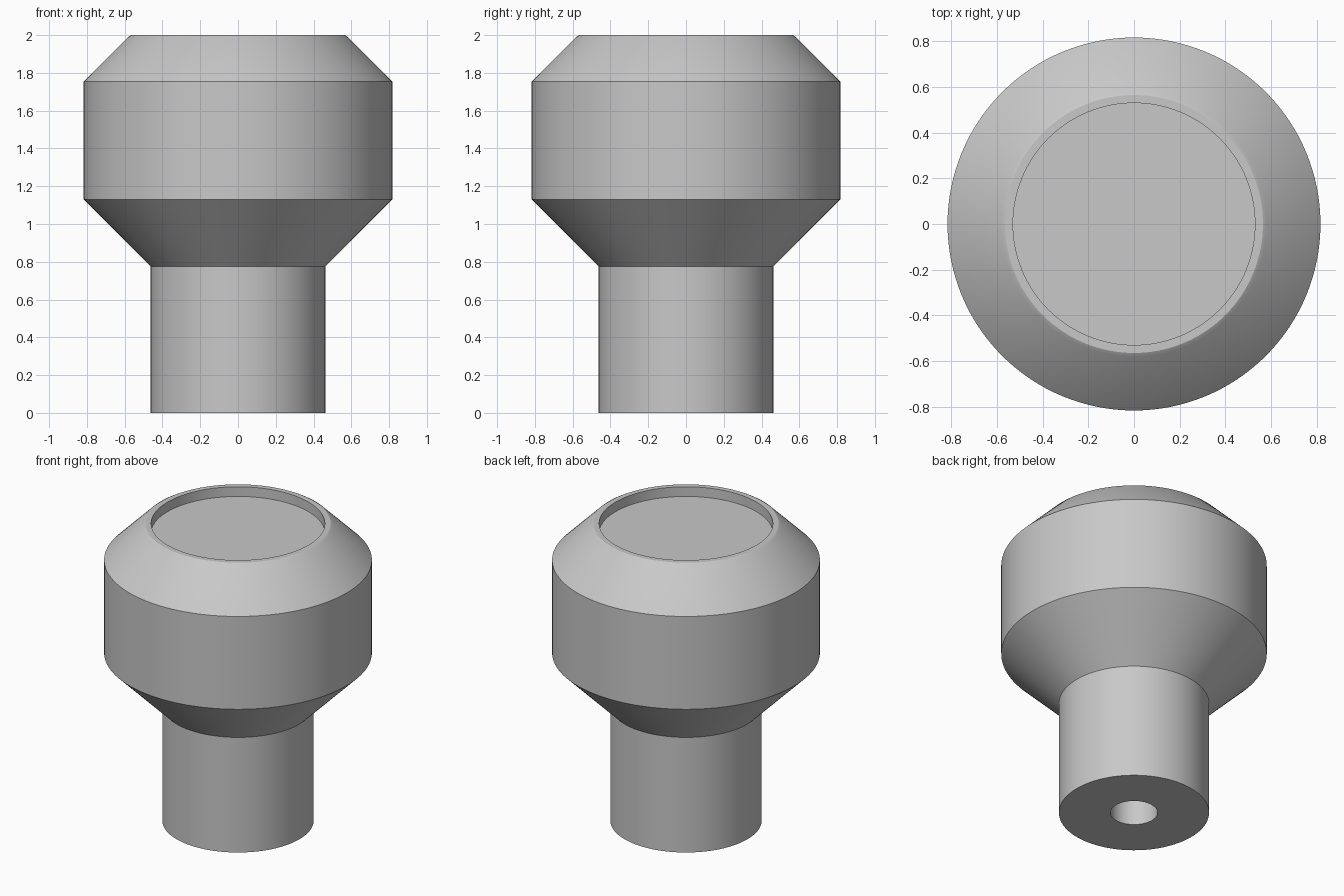
import bpy, bmesh, math

cube = bpy.data.objects.get("Cube")
if cube:
    bpy.data.objects.remove(cube, do_unlink=True)

# Single light grey finish
grey = bpy.data.materials.new("light_grey")
grey.use_nodes = True
colour = (0.58, 0.58, 0.58, 1)
grey.diffuse_color = colour
grey.node_tree.nodes["Principled BSDF"].inputs["Base Color"].default_value = colour


def lathe(name, profile, steps=128):
    """Spin a (radius, height) profile around z into a closed solid."""
    bm = bmesh.new()
    verts = [bm.verts.new((r, 0, z)) for r, z in profile]
    edges = [bm.edges.new(pair) for pair in zip(verts, verts[1:])]
    bmesh.ops.spin(bm, geom=verts + edges, cent=(0, 0, 0), axis=(0, 0, 1),
                   angle=math.tau, steps=steps, use_duplicate=False)
    bmesh.ops.remove_doubles(bm, verts=bm.verts, dist=0.0005)
    bmesh.ops.recalc_face_normals(bm, faces=bm.faces)
    mesh = bpy.data.meshes.new(name)
    bm.to_mesh(mesh)
    bm.free()
    mesh.materials.append(grey)
    obj = bpy.data.objects.new(name, mesh)
    bpy.context.collection.objects.link(obj)
    bpy.ops.object.select_all(action='DESELECT')
    obj.select_set(True)
    bpy.context.view_layer.objects.active = obj
    bpy.ops.object.shade_smooth_by_angle(angle=math.radians(30))
    return obj


# Knob: bored stem, flared shoulder, grip, chamfer, soft lip and recessed cap
lathe("knob", [
    (0, 0.78), (0.145, 0.78), (0.145, 0),
    (0.462, 0), (0.462, 0.775),
    (0.817, 1.13), (0.817, 1.755),
    (0.582, 1.99), (0.565, 2.0), (0.53, 2.0),
    (0.53, 1.935), (0, 1.935),
])
